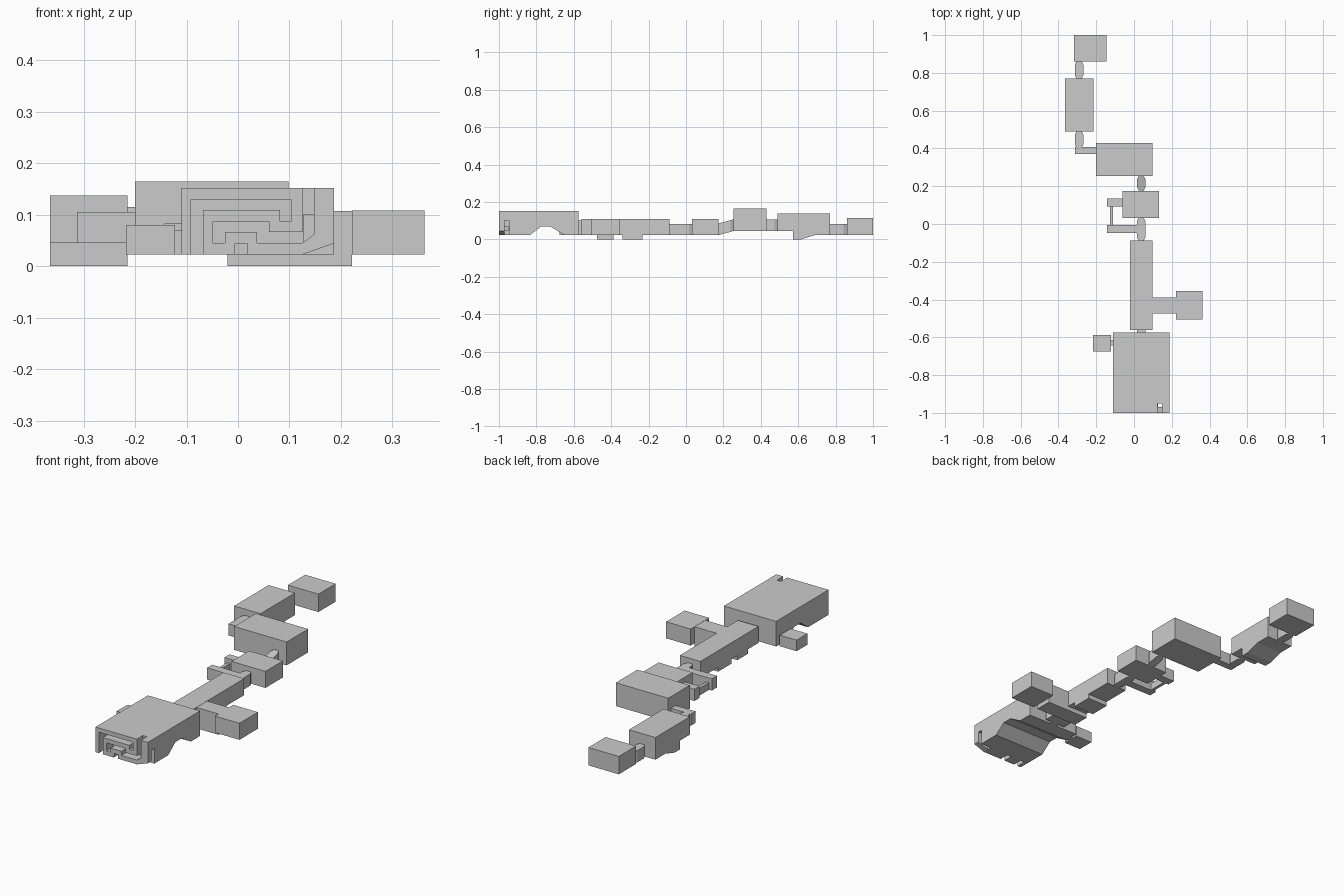
import bpy, bmesh
from mathutils import Vector

if "Cube" in bpy.data.objects:
    bpy.data.objects.remove(bpy.data.objects["Cube"])

grey = bpy.data.materials.new("plain grey")
grey.diffuse_color = (0.6, 0.6, 0.6, 1)
grey.use_nodes = True
grey.node_tree.nodes["Principled BSDF"].inputs["Base Color"].default_value = grey.diffuse_color


def prism(name, pts, axis, lo, hi):
    """Extrude a 2D profile along an axis: x takes (y,z), y takes (x,z), z takes (x,y)."""
    place = {"x": lambda a, b, t: (t, a, b),
             "y": lambda a, b, t: (a, t, b),
             "z": lambda a, b, t: (a, b, t)}[axis]
    bm = bmesh.new()
    face = bm.faces.new([bm.verts.new(place(a, b, lo)) for a, b in pts])
    ext = bmesh.ops.extrude_face_region(bm, geom=[face])
    verts = [g for g in ext["geom"] if isinstance(g, bmesh.types.BMVert)]
    bmesh.ops.translate(bm, verts=verts, vec=Vector(place(0, 0, hi - lo)))
    bmesh.ops.recalc_face_normals(bm, faces=bm.faces)
    me = bpy.data.meshes.new(name)
    bm.to_mesh(me)
    bm.free()
    me.materials.append(grey)
    ob = bpy.data.objects.new(name, me)
    bpy.context.collection.objects.link(ob)
    return ob


def box(name, x0, x1, y0, y1, z0, z1):
    return prism(name, [(x0, y0), (x1, y0), (x1, y1), (x0, y1)], "z", z0, z1)


def tube(name, x0, x1, y0, y1, z0, z1, rise=0.0):
    """Passage with pinched ends in plan; it can climb towards +y."""
    c = 0.009
    pts = [(x0 + c, y0), (x1 - c, y0), (x1, y0 + 2 * c), (x1, y1 - 2 * c),
           (x1 - c, y1), (x0 + c, y1), (x0, y1 - 2 * c), (x0, y0 + 2 * c)]
    ob = prism(name, pts, "z", z0, z1)
    for v in ob.data.vertices:
        v.co.z += rise * (v.co.y - y0) / (y1 - y0)
    return ob


# Great hall, with a raised ridge running under its floor
hall = prism("great_hall", [(-1, .023), (-.834, .023), (-.775, .068), (-.725, .068),
                            (-.65, .023), (-.575, .023), (-.575, .152), (-1, .152)],
             "x", -.11, .187)

# Winding channels cut into the front of the hall
channels = [
    [(-.091, 0), (-.091, .13), (.103, .13), (.103, .087), (.082, .087),
     (.082, .109), (-.068, .109), (-.068, 0)],
    [(-.049, .045), (-.049, .087), (.06, .087), (.06, .066), (.125, .066), (.125, .2),
     (.148, .2), (.148, .062), (.125, .045), (.037, .045), (.037, .066),
     (-.025, .066), (-.025, .045)],
    [(-.006, 0), (-.006, .044), (.018, .044), (.018, 0)],
    [(.126, 0), (.126, .023), (.2, .049), (.2, 0)],
]
cutters = [prism("channel_cutter", p, "y", -1.02, -.95) for p in channels]
cutters.append(box("side_slit_cutter", .127, .2, -.97, -.947, -.01, .1))
for c in cutters:
    c.hide_render = True
    mod = hall.modifiers.new("cut", "BOOLEAN")
    mod.operation = "DIFFERENCE"
    mod.solver = "EXACT"
    mod.object = c
bpy.context.view_layer.update()
dg = bpy.context.evaluated_depsgraph_get()
carved = bpy.data.meshes.new_from_object(hall.evaluated_get(dg))
hall.modifiers.clear()
hall.data = carved
for c in cutters:
    bpy.data.objects.remove(c)

# Rooms, passages and sunken floors
boxes = {
    "closet": (-.218, -.122, -.675, -.587, .023, .08),
    "closet_door": (-.122, -.11, -.643, -.615, .023, .07),
    "hall_door": (.017, .06, -.575, -.56, .023, .1),
    "long_gallery": (-.02, .097, -.56, -.088, .023, .108),
    "cross_passage": (-.02, .222, -.475, -.388, 0, .107),
    "gallery_pit": (-.02, .097, -.34, -.233, 0, .023),
    "east_room": (.222, .362, -.505, -.355, .023, .108),
    "middle_room": (-.06, .133, .033, .175, .023, .108),
    "side_passage_south": (-.143, .02, -.047, -.005, .023, .083),
    "side_passage_north": (-.143, -.06, .093, .135, .023, .083),
    "side_link": (-.128, -.112, -.005, .093, .023, .06),
    "tall_room": (-.2, .098, .255, .43, .045, .165),
    "corner_passage": (-.313, -.2, .37, .408, .045, .105),
    "end_room": (-.318, -.145, .86, 1, .023, .115),
}
for name, dims in boxes.items():
    box(name, *dims)

# North room with a sloping sunken floor
prism("north_room", [(.49, .045), (.572, .045), (.572, 0), (.615, 0), (.69, .023),
                     (.77, .023), (.77, .137), (.49, .137)], "x", -.365, -.215)

# Pinched connecting passages
tube("gallery_tube", .015, .06, -.088, .033, .023, .083)
tube("climbing_tube", .017, .06, .175, .255, .023, .085, .022)
tube("corner_tube", -.313, -.268, .405, .49, .045, .105)
tube("north_tube", -.313, -.268, .77, .86, .023, .083)
